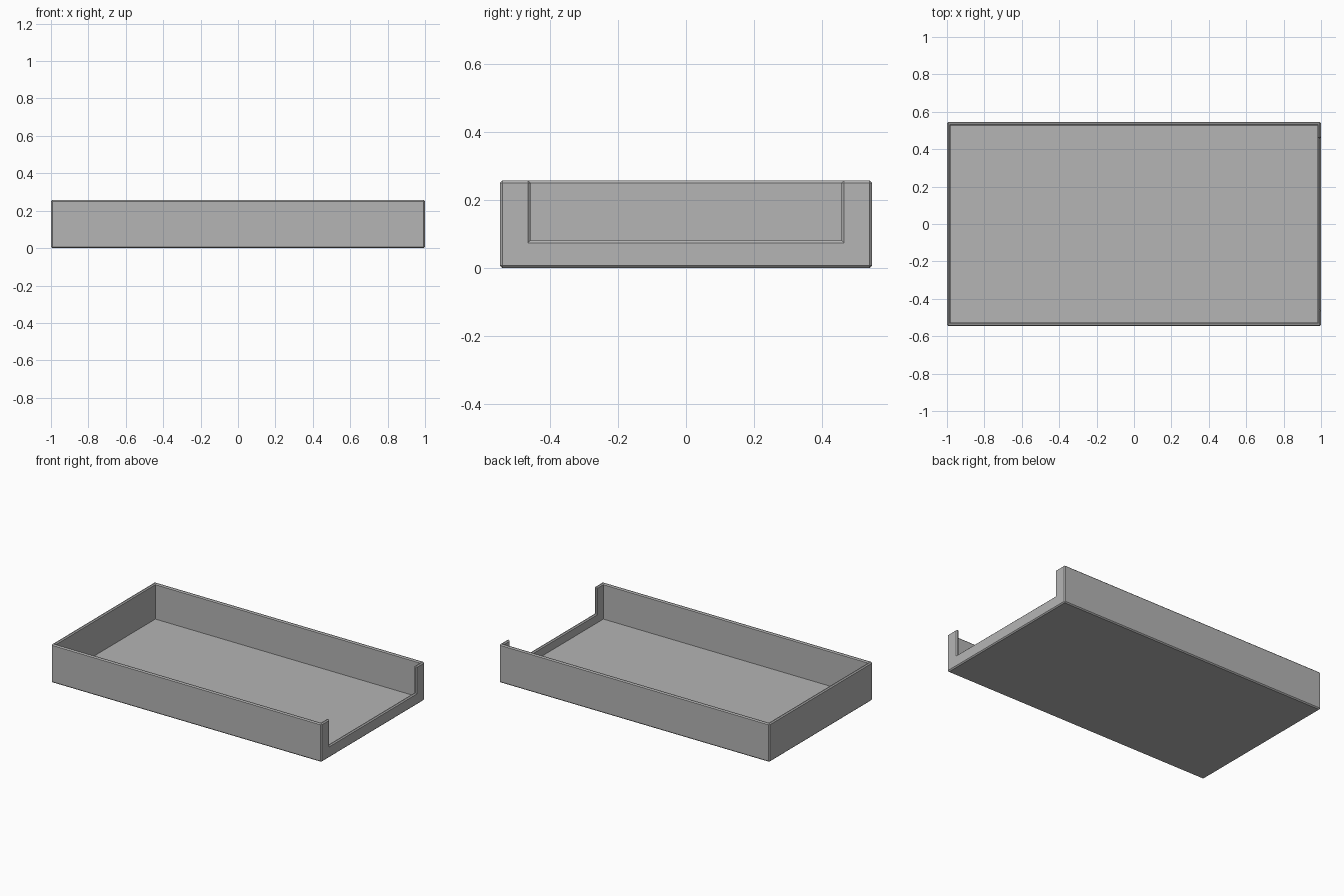
import bpy
import bmesh
import math
from mathutils import Matrix

old = bpy.data.objects.get("Cube")
if old:
    bpy.data.objects.remove(old, do_unlink=True)

LENGTH, WIDTH, HEIGHT = 2.0, 1.092, 0.257
WALL, FLOOR = 0.02, 0.02
NOTCH_HALF, NOTCH_Z = 0.457, 0.08
CHAMFER = 0.007

grey = bpy.data.materials.new("plain grey")
grey.use_nodes = True
colour = (0.46, 0.46, 0.46, 1)
grey.diffuse_color = colour
grey.node_tree.nodes["Principled BSDF"].inputs["Base Color"].default_value = colour


def box(name, low, high):
    """Axis-aligned box between two corners."""
    size = [h - l for l, h in zip(low, high)]
    centre = [(h + l) / 2 for l, h in zip(low, high)]
    bm = bmesh.new()
    bmesh.ops.create_cube(bm, size=1, matrix=Matrix.LocRotScale(centre, None, size))
    mesh = bpy.data.meshes.new(name)
    bm.to_mesh(mesh)
    bm.free()
    mesh.materials.append(grey)
    obj = bpy.data.objects.new(name, mesh)
    bpy.context.collection.objects.link(obj)
    return obj


# Tray body and the two volumes removed from it
x, y = LENGTH / 2, WIDTH / 2
tray = box("tray", (-x, -y, 0), (x, y, HEIGHT))
cavity = box("cavity_cutter", (-x + WALL, -y + WALL, FLOOR), (x - WALL, y - WALL, 1))
notch = box("notch_cutter", (x - 0.2, -NOTCH_HALF, NOTCH_Z), (x + 0.2, NOTCH_HALF, 1))

bpy.ops.object.select_all(action="DESELECT")
tray.select_set(True)
bpy.context.view_layer.objects.active = tray
for cutter in (cavity, notch):
    mod = tray.modifiers.new("cut", "BOOLEAN")
    mod.operation = "DIFFERENCE"
    mod.solver = "EXACT"
    mod.object = cutter
    bpy.ops.object.modifier_apply(modifier=mod.name)
    bpy.data.objects.remove(cutter, do_unlink=True)

# Small chamfer on every outward edge
bm = bmesh.new()
bm.from_mesh(tray.data)
bmesh.ops.remove_doubles(bm, verts=bm.verts, dist=0.0001)
bmesh.ops.dissolve_limit(bm, angle_limit=math.radians(1), verts=bm.verts, edges=bm.edges)
bm.normal_update()
outward = [e for e in bm.edges if e.is_manifold and e.calc_face_angle_signed() > 0.5]
bmesh.ops.bevel(bm, geom=outward, offset=CHAMFER, offset_type="OFFSET",
                segments=1, profile=0.5, affect="EDGES", clamp_overlap=True)
for face in bm.faces:
    face.smooth = False
    face.material_index = 0
bm.to_mesh(tray.data)
bm.free()
